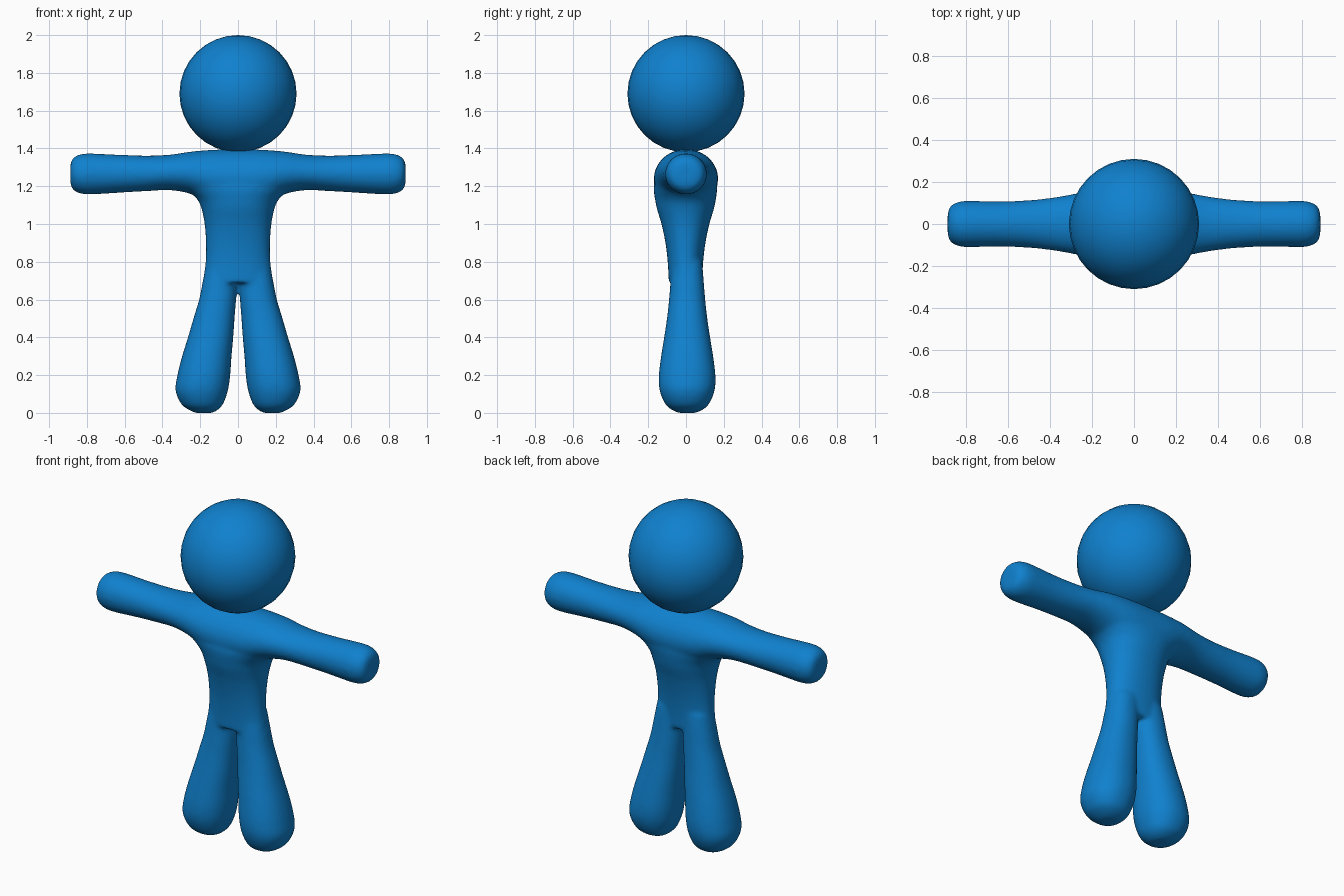
import bpy
import bmesh
import math

if "Cube" in bpy.data.objects:
    bpy.data.objects.remove(bpy.data.objects["Cube"])

SIDES = 40

blue = bpy.data.materials.new("blue")
blue.diffuse_color = (0.005, 0.22, 0.62, 1)
blue.use_nodes = True
blue.node_tree.nodes["Principled BSDF"].inputs["Base Color"].default_value = blue.diffuse_color


def refine(rows, steps=5):
    """Catmull-Rom curve through the section rows."""
    out = []
    for i in range(len(rows) - 1):
        quad = zip(rows[max(i - 1, 0)], rows[i], rows[i + 1],
                   rows[min(i + 2, len(rows) - 1)])
        quad = list(quad)
        for s in range(steps):
            t = s / steps
            out.append([0.5 * (2 * b + (c - a) * t
                               + (2 * a - 5 * b + 4 * c - d) * t * t
                               + (3 * b - a - 3 * c + d) * t ** 3)
                        for a, b, c, d in quad])
    return out + [list(rows[-1])]


def loft(bm, rows, place, power=2.2):
    """Closed tube; row = position, centre, radius, depth radius."""
    rings = []
    for pos, centre, ra, rb in refine(rows):
        ring = []
        for k in range(SIDES):
            a = 2 * math.pi * k / SIDES
            c, s = math.cos(a), math.sin(a)
            u = math.copysign(abs(c) ** (2 / power), c) * ra
            v = math.copysign(abs(s) ** (2 / power), s) * rb
            ring.append(bm.verts.new(place(pos, centre + u, v)))
        rings.append(ring)
    for r0, r1 in zip(rings, rings[1:]):
        for k in range(SIDES):
            n = (k + 1) % SIDES
            bm.faces.new((r0[k], r0[n], r1[n], r1[k]))
    bm.faces.new(rings[0][::-1])
    bm.faces.new(rings[-1])


bm = bmesh.new()

# Arms: one tube through the shoulders (x, centre z, height radius, depth radius)
half_arm = [(0.13, 1.250, 0.143, 0.166), (0.25, 1.271, 0.112, 0.150),
            (0.36, 1.273, 0.094, 0.130), (0.48, 1.268, 0.094, 0.115),
            (0.62, 1.266, 0.100, 0.108), (0.76, 1.265, 0.108, 0.110),
            (0.82, 1.265, 0.107, 0.109), (0.86, 1.265, 0.094, 0.096),
            (0.88, 1.265, 0.074, 0.076), (0.888, 1.265, 0.045, 0.045)]
arm_rows = ([(-x, z, a, b) for x, z, a, b in reversed(half_arm)]
            + [(0, 1.240, 0.156, 0.170)] + half_arm)
loft(bm, arm_rows, lambda p, u, v: (p, v, u), 2.0)

# Torso: flares into the underarms (z, centre x, width radius, depth radius)
torso_rows = [(0.69, 0, 0.186, 0.088), (0.8, 0, 0.172, 0.094),
              (0.9, 0, 0.170, 0.106), (1.0, 0, 0.177, 0.127),
              (1.08, 0, 0.193, 0.151), (1.13, 0, 0.215, 0.161),
              (1.17, 0, 0.258, 0.167), (1.20, 0, 0.300, 0.168)]
loft(bm, torso_rows, lambda p, u, v: (u, v - 0.003, p))

# Legs: mirrored, swelling toward the feet
leg_rows = [(0.0, 0.180, 0.045, 0.045), (0.018, 0.184, 0.080, 0.085),
            (0.05, 0.190, 0.113, 0.118), (0.12, 0.192, 0.139, 0.146),
            (0.2, 0.181, 0.140, 0.150), (0.3, 0.165, 0.131, 0.138),
            (0.4, 0.145, 0.120, 0.122), (0.5, 0.127, 0.109, 0.107),
            (0.6, 0.108, 0.098, 0.096), (0.7, 0.095, 0.091, 0.088),
            (0.8, 0.083, 0.083, 0.080)]
for side in (-1, 1):
    loft(bm, leg_rows, lambda p, u, v: (side * u, v + 0.006, p))

bmesh.ops.recalc_face_normals(bm, faces=bm.faces[:])
mesh = bpy.data.meshes.new("body")
bm.to_mesh(mesh)
bm.free()
body = bpy.data.objects.new("body", mesh)
bpy.context.collection.objects.link(body)
mesh.materials.append(blue)

# Fuse the limbs into one soft skin
fuse = body.modifiers.new("fuse", 'REMESH')
fuse.mode = 'VOXEL'
fuse.voxel_size = 0.011
fuse.use_smooth_shade = True
soften = body.modifiers.new("soften", 'SMOOTH')
soften.factor = 0.5
soften.iterations = 10

# Head
bpy.ops.mesh.primitive_uv_sphere_add(segments=32, ring_count=16, radius=0.31,
                                     location=(0, 0, 1.69))
head = bpy.context.object
head.name = "head"
head.data.materials.append(blue)
bpy.ops.object.shade_smooth()
